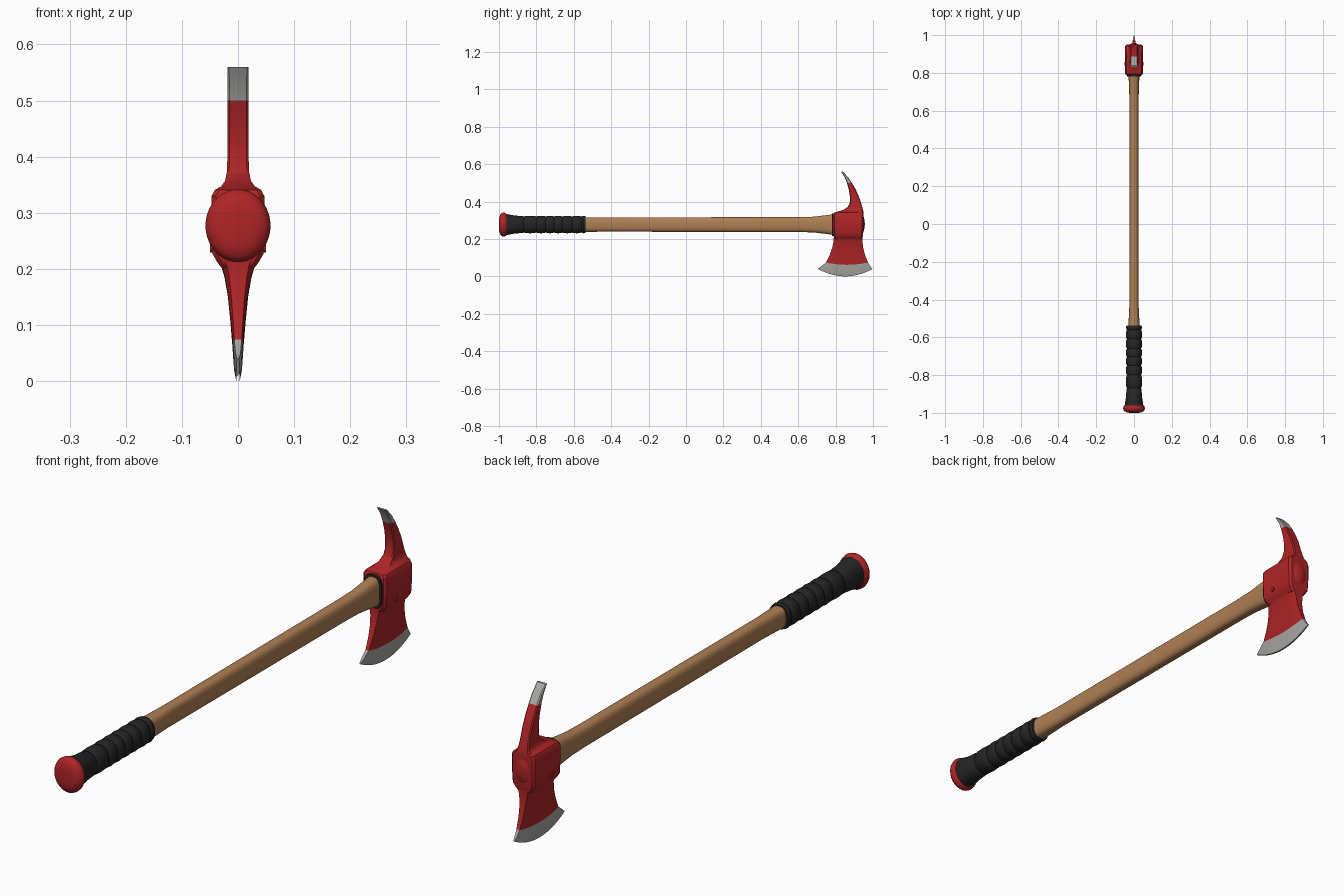
import bpy, bmesh, math

if "Cube" in bpy.data.objects:
    bpy.data.objects.remove(bpy.data.objects["Cube"])

def material(name, rgb):
    m = bpy.data.materials.new(name)
    m.diffuse_color = (*rgb, 1)
    m.use_nodes = True
    m.node_tree.nodes["Principled BSDF"].inputs["Base Color"].default_value = m.diffuse_color
    return m

RED = material("red paint", (0.43, 0.018, 0.02))
WOOD = material("wood", (0.43, 0.215, 0.09))
STEEL = material("bare steel", (0.40, 0.39, 0.37))
BLACK = material("black rubber", (0.018, 0.018, 0.018))
AXIS_Z = 0.277

def loft(name, rings, mats, rule=None, angle=35):
    """Skin equal-length rings and cap both ends; rule picks a material per face centre."""
    bm = bmesh.new()
    rows = [[bm.verts.new(p) for p in ring] for ring in rings]
    n = len(rows[0])
    for i, (a, b) in enumerate(zip(rows, rows[1:])):
        for j in range(n):
            k = (j + 1) % n
            f = bm.faces.new((a[j], a[k], b[k], b[j]))
            f.material_index = rule(i) if rule else 0
    bm.faces.new(rows[0][::-1]).material_index = rule(0) if rule else 0
    bm.faces.new(rows[-1]).material_index = rule(len(rows) - 2) if rule else 0
    bmesh.ops.recalc_face_normals(bm, faces=bm.faces)
    mesh = bpy.data.meshes.new(name)
    bm.to_mesh(mesh)
    bm.free()
    for m in mats:
        mesh.materials.append(m)
    ob = bpy.data.objects.new(name, mesh)
    bpy.context.collection.objects.link(ob)
    bpy.ops.object.select_all(action='DESELECT')
    ob.select_set(True)
    bpy.context.view_layer.objects.active = ob
    bpy.ops.object.shade_smooth_by_angle(angle=math.radians(angle))
    return ob

def oval(y, rx, rz, power=2.0, z=AXIS_Z, n=32):
    """Superellipse section across the handle axis."""
    pts = []
    for i in range(n):
        t = 2 * math.pi * (i + 0.5) / n
        c, s = math.cos(t), math.sin(t)
        pts.append((rx * math.copysign(abs(c) ** (2 / power), c), y,
                    z + rz * math.copysign(abs(s) ** (2 / power), s)))
    return pts

def block(z, y0, y1, hx, c):
    """Chamfered rectangle section of the head at height z."""
    c = min(c, hx * 0.6, (y1 - y0) * 0.35)
    half = [(hx - c, y0), (hx, y0 + c), (hx, y1 - c), (hx - c, y1)]
    return [(x, y, z) for x, y in half] + [(-x, y, z) for x, y in half[::-1]]

# Wooden handle, flaring into the head
loft("handle", [oval(y, rx, rz, 2.8) for y, rx, rz in (
    (-0.60, 0.030, 0.040), (-0.52, 0.029, 0.039), (-0.42, 0.024, 0.038), (0.0, 0.024, 0.039),
    (0.60, 0.024, 0.040), (0.68, 0.025, 0.042), (0.74, 0.027, 0.049),
    (0.785, 0.029, 0.055), (0.83, 0.029, 0.055))], [WOOD])

# Rubber grip: flared end, then ribs separated by grooves
grip = [(-0.975, 0.050, 0.058), (-0.955, 0.049, 0.056), (-0.92, 0.043, 0.049), (-0.872, 0.040, 0.045)]
ribs = (-0.868, -0.80, -0.75, -0.705, -0.66, -0.61, -0.56, -0.537)
for a, b in zip(ribs, ribs[1:]):
    grip += [(a, 0.037, 0.042), (a + 0.006, 0.041, 0.0455),
             ((a + b) / 2, 0.043, 0.047), (b - 0.006, 0.041, 0.0455)]
grip.append((ribs[-1], 0.040, 0.0445))
loft("grip", [oval(y, rx, rz, 2.2) for y, rx, rz in grip], [BLACK])

# Red pommel cap
loft("pommel", [oval(y, 0.058 * s, 0.065 * s) for y, s in (
    (-1.0, 0.35), (-0.998, 0.62), (-0.993, 0.84), (-0.985, 0.96), (-0.977, 1.0),
    (-0.968, 0.98), (-0.96, 0.88))], [RED])

# Dark gasket where the handle enters the head
loft("gasket", [oval(y, 0.036, 0.060, 3.5) for y in (0.780, 0.80)], [BLACK])

# Socket block running up into the curved pick
head = ((0.200, 0.795, 0.942, 0.028), (0.212, 0.790, 0.945, 0.037), (0.226, 0.787, 0.947, 0.045),
        (0.275, 0.787, 0.949, 0.047), (0.330, 0.787, 0.949, 0.047), (0.341, 0.793, 0.949, 0.041),
        (0.347, 0.815, 0.948, 0.030), (0.357, 0.845, 0.946, 0.023), (0.372, 0.866, 0.942, 0.020),
        (0.395, 0.876, 0.935, 0.019), (0.430, 0.876, 0.923, 0.019), (0.465, 0.870, 0.907, 0.019),
        (0.500, 0.860, 0.887, 0.019), (0.530, 0.848, 0.867, 0.019), (0.560, 0.830, 0.838, 0.019))
loft("socket_and_pick", [block(*r, 0.008 if r[0] < 0.35 else 0.004) for r in head],
     [RED, STEEL], lambda i: int(head[i][0] > 0.499), 30)

# Rounded boss on the back of the socket
loft("back_boss", [oval(0.930 + 0.026 * math.sin(t), 0.042 * math.cos(t), 0.062 * math.cos(t), z=0.28)
                   for t in (0, 0.3, 0.6, 0.9, 1.2, 1.45)], [RED], angle=50)

# Flared blade with a curved steel edge: z, y front, y back, half width, corner lift
blade = ((0.222, 0.790, 0.944, 0.040, 0), (0.205, 0.790, 0.944, 0.030, 0),
         (0.185, 0.789, 0.944, 0.024, 0), (0.150, 0.781, 0.948, 0.018, 0),
         (0.110, 0.768, 0.957, 0.014, 0.004), (0.062, 0.748, 0.973, 0.010, 0.012),
         (0.020, 0.718, 0.988, 0.007, 0.030), (0.000, 0.705, 0.998, 0.003, 0.040))
STEPS = 14
rings = []
for z, y0, y1, hx, lift in blade:
    side = []
    for i in range(STEPS + 1):
        u = 2 * i / STEPS - 1
        thin = 1 - 0.35 * u ** 6
        side.append((hx * thin, y0 + (y1 - y0) * i / STEPS, z + lift * u * u))
    rings.append(side + [(-x, y, z) for x, y, z in side[::-1]])
loft("blade", rings, [RED, STEEL], lambda i: int(i >= 5), 30)

# Retaining pins on both cheeks
for side in (-1, 1):
    bpy.ops.mesh.primitive_cylinder_add(vertices=12, radius=0.009, depth=0.006,
        location=(side * 0.047, 0.848, 0.238), rotation=(0, math.pi / 2, 0))
    pin = bpy.context.object
    pin.name = "pin_right" if side > 0 else "pin_left"
    pin.data.materials.append(RED)
